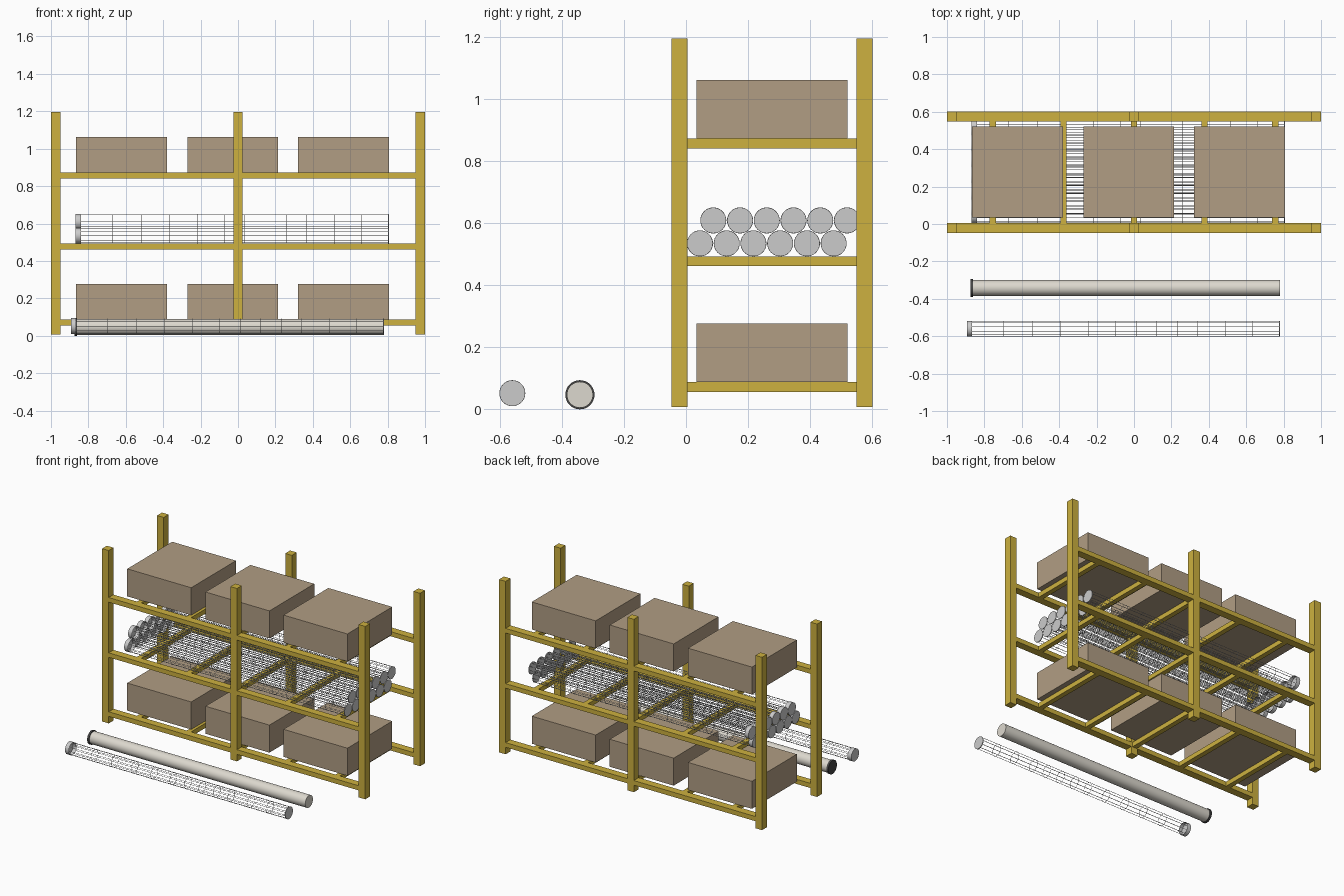
import bpy, bmesh
from math import pi, cos, sin
from mathutils import Matrix, Vector

if "Cube" in bpy.data.objects:
    bpy.data.objects.remove(bpy.data.objects["Cube"])


def material(name, rgb):
    m = bpy.data.materials.new(name)
    m.diffuse_color = (*rgb, 1)
    m.use_nodes = True
    m.node_tree.nodes["Principled BSDF"].inputs["Base Color"].default_value = m.diffuse_color
    return m


YELLOW = material("yellow paint", (0.61, 0.44, 0.05))
CARD = material("cardboard", (0.44, 0.34, 0.23))
CREAM = material("cream fabric", (0.72, 0.69, 0.62))
DARK = material("dark rubber", (0.06, 0.06, 0.06))


def add_object(name, mesh, loc=(0, 0, 0)):
    ob = bpy.data.objects.new(name, mesh)
    ob.location = loc
    bpy.context.collection.objects.link(ob)
    return ob


def box(name, x, y, z, mat):
    """Box from (min, max) ranges."""
    bm = bmesh.new()
    bmesh.ops.create_cube(bm, size=1)
    for v in bm.verts:
        v.co = [r[0] + (c + 0.5) * (r[1] - r[0]) for c, r in zip(v.co, (x, y, z))]
    me = bpy.data.meshes.new(name)
    bm.to_mesh(me)
    bm.free()
    me.materials.append(mat)
    return add_object(name, me)


def rod(bm, x0, x1, r, y=0, z=0, sides=32, caps=True):
    """Cylinder along x."""
    m = Matrix.Translation(((x0 + x1) / 2, y, z)) @ Matrix.Rotation(pi / 2, 4, 'Y')
    res = bmesh.ops.create_cone(bm, cap_ends=caps, segments=sides, radius1=r,
                                radius2=r, depth=x1 - x0, matrix=m)
    for f in {f for v in res["verts"] for f in v.link_faces}:
        f.smooth = len(f.verts) == 4 and sides > 8


def hoop(bm, x, radius, wire, segs=20):
    """Thin wire ring around the x axis."""
    loops = []
    for i in range(segs):
        a = 2 * pi * i / segs
        loops.append([bm.verts.new((x + wire * sin(b), (radius + wire * cos(b)) * cos(a),
                                    (radius + wire * cos(b)) * sin(a)))
                      for b in (0, pi / 2, pi, 3 * pi / 2)])
    for i in range(segs):
        p, q = loops[i], loops[(i + 1) % segs]
        for j in range(4):
            k = (j + 1) % 4
            bm.faces.new((p[j], q[j], q[k], p[k]))


def cage_mesh():
    bm = bmesh.new()
    r, wire = 0.0395, 0.0013
    # lengthwise wires and hoops
    for i in range(10):
        a = 2 * pi * i / 10
        rod(bm, 0.01, 1.675, wire, r * cos(a), r * sin(a), sides=4)
    for x in (0.195, 0.35, 0.50, 0.65, 0.795, 0.905, 1.015, 1.125, 1.235, 1.385, 1.53):
        hoop(bm, x, r, wire)
    # cup collar, closed on its outer face, and end disc
    rod(bm, 0, 0.004, 0.042)
    rod(bm, 0.004, 0.029, 0.042, caps=False)
    rod(bm, 1.67, 1.675, 0.0415)
    bmesh.ops.recalc_face_normals(bm, faces=bm.faces)
    me = bpy.data.meshes.new("wire_cage")
    bm.to_mesh(me)
    bm.free()
    return me


# rack posts, long beams and cross bars
SIDES = {"front": (-0.047, 0.005), "back": (0.549, 0.602)}
LEVELS = ((0.056, 0.088), (0.462, 0.493), (0.841, 0.873))
for side, y in SIDES.items():
    for x in (-0.975, 0, 0.975):
        box(side + "_post", (x - 0.025, x + 0.025), y, (0.008, 1.196), YELLOW)
    for z in LEVELS:
        for x in ((-0.95, -0.025), (0.025, 0.95)):
            box(side + "_beam", x, y, z, YELLOW)
for z in LEVELS:
    for x in (-0.755, -0.377, 0, 0.377, 0.755):
        box("cross_bar", (x - 0.017, x + 0.017), (0.005, 0.549), z, YELLOW)

# cartons on bottom and top shelves
for z in ((0.088, 0.277), (0.873, 1.062)):
    for x in (-0.866, -0.271, 0.322):
        box("carton", (x, x + 0.486), (0.034, 0.521), z, CARD)

# two staggered rows of cages on the middle shelf, one on the floor
cage = cage_mesh()
for y0, z in ((0.045, 0.535), (0.088, 0.609)):
    for i in range(6):
        add_object("shelf_cage", cage, (-0.868, y0 + 0.0862 * i, z))
add_object("floor_cage", cage, (-0.894, -0.56, 0.052))

# covered tube with a dark flange
for name, x0, x1, r, mat in (("fabric_tube", -0.873, 0.78, 0.042, CREAM),
                             ("tube_flange", -0.875, -0.861, 0.047, DARK)):
    bm = bmesh.new()
    rod(bm, x0, x1, r)
    me = bpy.data.meshes.new(name)
    bm.to_mesh(me)
    bm.free()
    me.materials.append(mat)
    add_object(name, me, (0, -0.342, 0.047))
